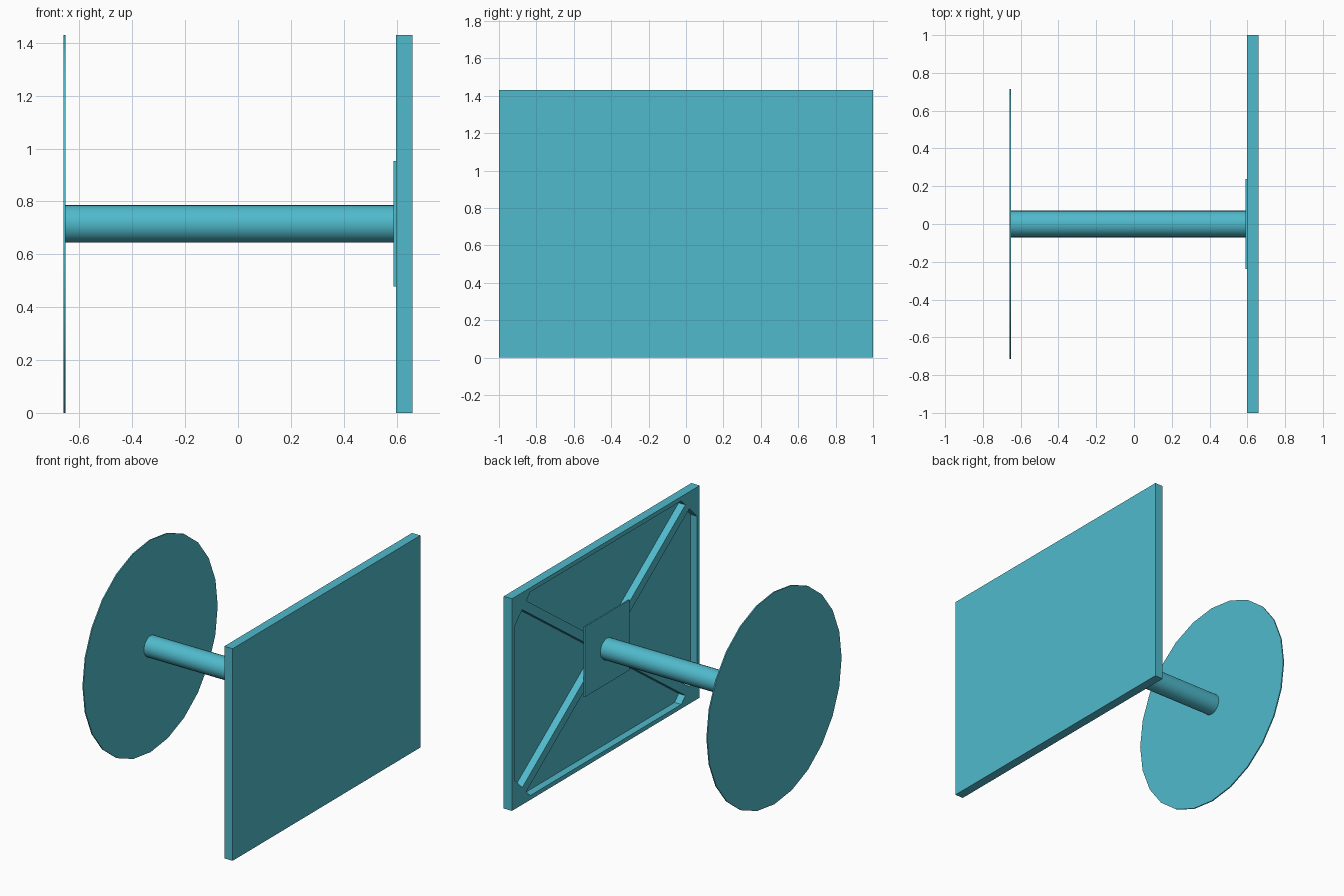
import bpy, bmesh, math
from mathutils import Matrix

if "Cube" in bpy.data.objects:
    bpy.data.objects.remove(bpy.data.objects["Cube"])

MID = 0.715          # height of the table axis (table lies on its side)
SLOPE = 0.715        # slope of the diagonal ribs

teal = bpy.data.materials.new("teal")
teal.diffuse_color = (0.08, 0.49, 0.60, 1)
teal.use_nodes = True
teal.node_tree.nodes["Principled BSDF"].inputs["Base Color"].default_value = teal.diffuse_color


def make_object(name, bm):
    bmesh.ops.recalc_face_normals(bm, faces=bm.faces)
    mesh = bpy.data.meshes.new(name)
    bm.to_mesh(mesh)
    bm.free()
    mesh.materials.append(teal)
    ob = bpy.data.objects.new(name, mesh)
    bpy.context.collection.objects.link(ob)
    return ob


def activate(ob):
    bpy.ops.object.select_all(action='DESELECT')
    ob.select_set(True)
    bpy.context.view_layer.objects.active = ob


def prism(bm, outline, x0, x1):
    """Extrude a (y, z from axis) outline along x."""
    a = [bm.verts.new((x0, y, MID + z)) for y, z in outline]
    b = [bm.verts.new((x1, y, MID + z)) for y, z in outline]
    bm.faces.new(a)
    bm.faces.new(b[::-1])
    n = len(a)
    for i in range(n):
        j = (i + 1) % n
        bm.faces.new((a[i], b[i], b[j], a[j]))


def plate(name, hy, hz, x0, x1):
    bm = bmesh.new()
    prism(bm, [(-hy, -hz), (hy, -hz), (hy, hz), (-hy, hz)], x0, x1)
    return make_object(name, bm)


def rod(name, radius, x0, x1, sides):
    bm = bmesh.new()
    m = (Matrix.Translation(((x0 + x1) / 2, 0, MID))
         @ Matrix.Rotation(math.pi / 2, 4, 'Y'))
    bmesh.ops.create_cone(bm, cap_ends=True, segments=sides, radius1=radius,
                          radius2=radius, depth=x1 - x0, matrix=m)
    ob = make_object(name, bm)
    activate(ob)
    bpy.ops.object.shade_smooth_by_angle(angle=math.radians(30))
    return ob


# tabletop with four pockets that leave a rim, diagonal ribs and corner blocks
top = plate("tabletop", 1.0, MID, 0.598, 0.66)
rib, corner, rim_y, rim_z = 0.037, 1.49, 0.972, 0.686
ya = (corner - rib) / (1 + SLOPE)
yb = (corner + rib) / (1 + SLOPE)
upper = [(0, rib), (ya, corner - ya), (corner - rim_z, rim_z),
         (rim_z - corner, rim_z), (-ya, corner - ya)]
side = [(rib / SLOPE, 0), (yb, corner - yb), (rim_y, corner - rim_y),
        (rim_y, rim_y - corner), (yb, yb - corner)]
bm = bmesh.new()
for s in (1, -1):
    prism(bm, [(y, s * z) for y, z in upper], 0.55, 0.648)
    prism(bm, [(s * y, z) for y, z in side], 0.55, 0.648)
cutter = make_object("pocket_cutter", bm)
cutter.hide_render = True
mod = top.modifiers.new("pockets", 'BOOLEAN')
mod.operation = 'DIFFERENCE'
mod.solver = 'EXACT'
mod.object = cutter
activate(top)
bpy.ops.object.modifier_apply(modifier=mod.name)
bpy.data.objects.remove(cutter)

# square mounting plate, column and round foot
plate("mounting_plate", 0.237, 0.237, 0.589, 0.598)
rod("column", 0.071, -0.652, 0.589, 24)
rod("base_disc", MID, -0.66, -0.652, 24)
